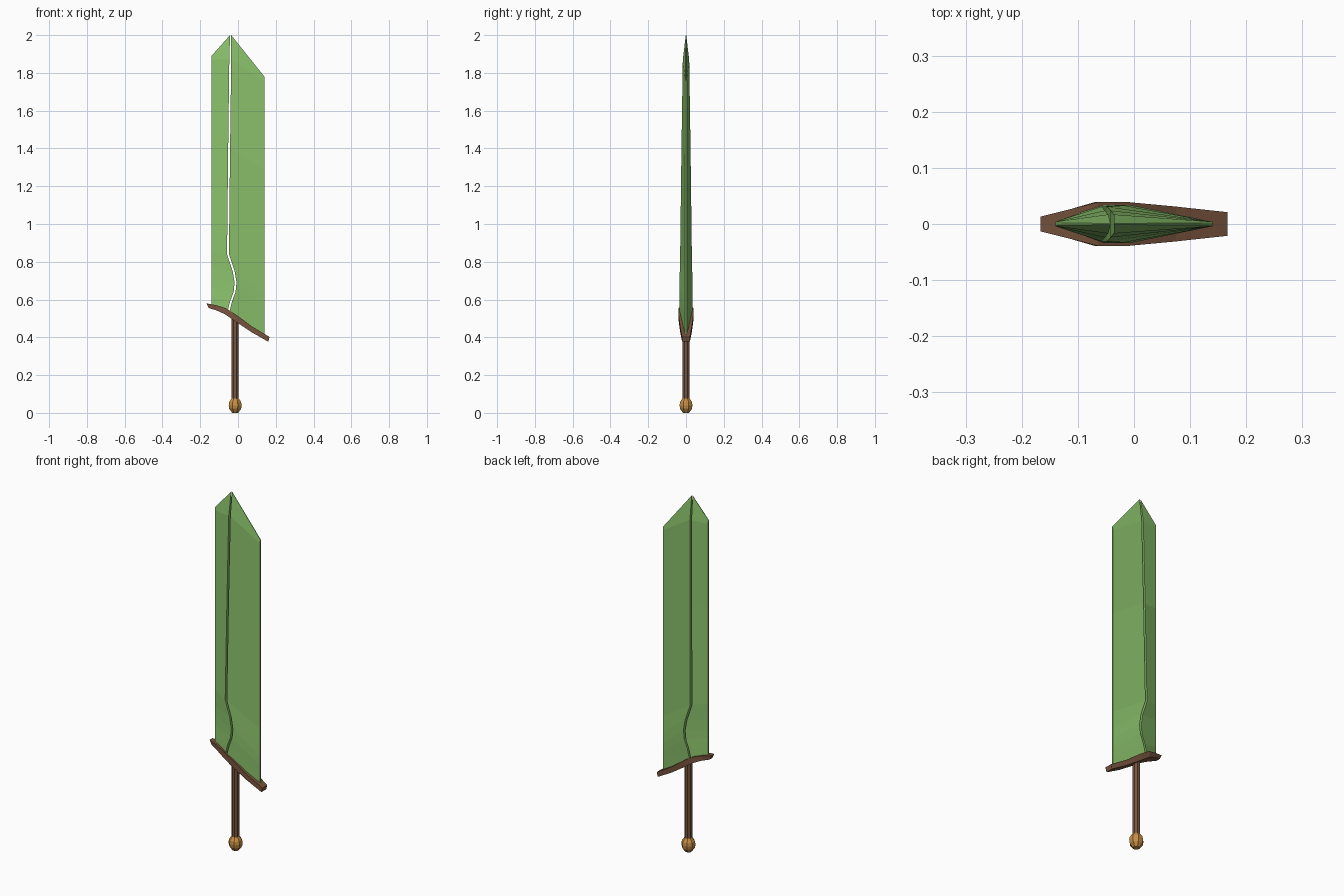
import bpy, bmesh, math

if "Cube" in bpy.data.objects:
    bpy.data.objects.remove(bpy.data.objects["Cube"])


def material(name, rgb):
    m = bpy.data.materials.new(name)
    m.diffuse_color = (*rgb, 1)
    m.use_nodes = True
    m.node_tree.nodes["Principled BSDF"].inputs["Base Color"].default_value = m.diffuse_color
    return m


green = material("blade green", (0.26, 0.54, 0.15))
brown = material("wood brown", (0.19, 0.09, 0.048))
gold = material("pommel gold", (0.56, 0.27, 0.06))


def loft(name, rings, mat):
    """Skin a row of equal-sized rings and cap both ends."""
    bm = bmesh.new()
    rows = [[bm.verts.new(p) for p in ring] for ring in rings]
    n = len(rows[0])
    for a, b in zip(rows, rows[1:]):
        for i in range(n):
            j = (i + 1) % n
            bm.faces.new((a[i], a[j], b[j], b[i]))
    bm.faces.new(rows[0][::-1])
    bm.faces.new(rows[-1])
    bmesh.ops.recalc_face_normals(bm, faces=bm.faces)
    me = bpy.data.meshes.new(name)
    bm.to_mesh(me)
    bm.free()
    me.materials.append(mat)
    ob = bpy.data.objects.new(name, me)
    bpy.context.collection.objects.link(ob)
    return ob


def lathe(name, profile, sides, mat, cx=-0.015):
    turn = [math.tau * (i + 0.5) / sides for i in range(sides)]
    return loft(name, [[(cx + r * math.cos(a), r * math.sin(a), z) for a in turn]
                       for r, z in profile], mat)


# Blade: two halves split by a narrow wavy slot (x, z, half thickness)
slot = [(-0.052, 0.53, 0.034), (-0.037, 0.59, 0.034), (-0.018, 0.64, 0.034),
        (-0.013, 0.69, 0.034), (-0.023, 0.75, 0.033), (-0.053, 0.84, 0.031),
        (-0.047, 1.40, 0.024), (-0.041, 1.87, 0.017), (-0.039, 2.0, 0.001)]


def blade_half(name, side, outer_x, z_low, z_corner):
    rings = []
    for i, (x, z, y) in enumerate(slot):
        last = i == len(slot) - 1
        t = (z - slot[0][1]) / (1.87 - slot[0][1])
        zo = z_corner if last else z_low + t * (z_corner - 0.02 - z_low)
        ye = 0.002 if last else 0.004
        xi = x + side * (0.003 if last else 0.005)
        rings.append([(xi, -y, z), (xi, y, z), (outer_x, ye, zo), (outer_x, -ye, zo)])
    loft(name, rings, green)


blade_half("blade_back_half", -1, -0.14, 0.56, 1.89)
blade_half("blade_edge_half", 1, 0.14, 0.405, 1.78)

# Guard: slanted bar, thickest near the grip (top xz, bottom xz, half thickness)
guard = [(-0.167, 0.580, -0.155, 0.555, 0.013), (-0.115, 0.570, -0.115, 0.543, 0.026),
         (-0.065, 0.555, -0.070, 0.523, 0.039), (-0.010, 0.520, -0.020, 0.488, 0.039),
         (0.075, 0.457, 0.070, 0.428, 0.031), (0.167, 0.402, 0.160, 0.377, 0.021)]
loft("guard", [[(xt, -y, zt), (xt, y, zt), (xb, y, zb), (xb, -y, zb)]
               for xt, zt, xb, zb, y in guard], brown)

# Grip and pommel
lathe("grip", [(0.020, 0.06), (0.020, 0.51)], 8, brown)
lathe("pommel", [(0.018, 0.0), (0.034, 0.022), (0.037, 0.040),
                 (0.034, 0.058), (0.018, 0.080)], 8, gold)
